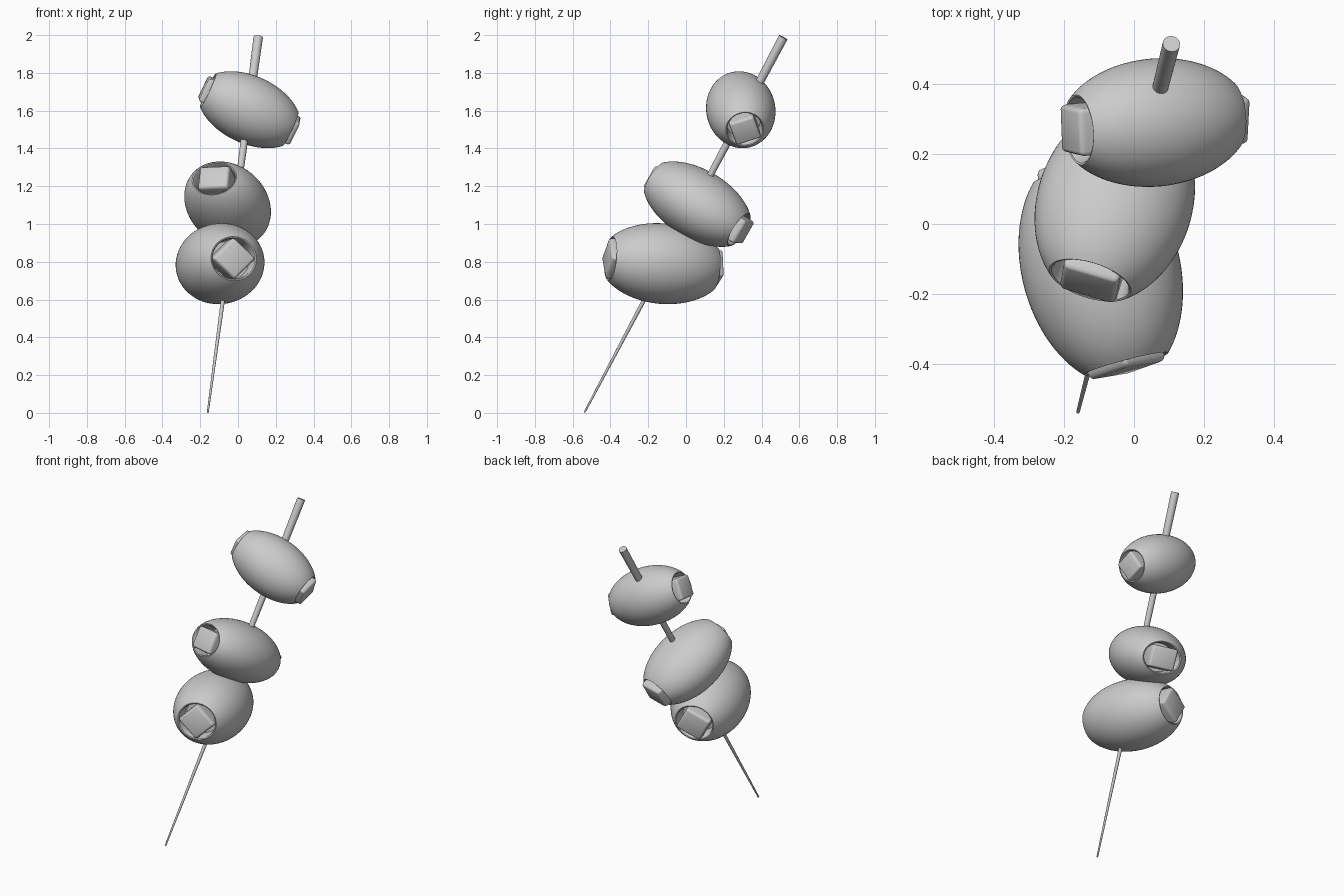
import bpy, bmesh, math
from mathutils import Matrix, Vector

if "Cube" in bpy.data.objects:
    bpy.data.objects.remove(bpy.data.objects["Cube"])


def add_object(name, bm, matrix, angle=35):
    bmesh.ops.recalc_face_normals(bm, faces=bm.faces)
    mesh = bpy.data.meshes.new(name)
    bm.transform(matrix)
    bm.to_mesh(mesh)
    bm.free()
    ob = bpy.data.objects.new(name, mesh)
    bpy.context.collection.objects.link(ob)
    bpy.ops.object.select_all(action='DESELECT')
    ob.select_set(True)
    bpy.context.view_layer.objects.active = ob
    bpy.ops.object.shade_smooth_by_angle(angle=math.radians(angle))
    return ob


def olive_bmesh(segments=64, steps=32):
    # unit sphere outline with a recessed round hole at both ends, spun about x
    rim = 0.835
    t0 = math.acos(rim)
    outer = [t0 + (math.pi - 2 * t0) * i / steps for i in range(steps + 1)]
    profile = [(0.55, 0), (0.55, 0.48), (0.80, 0.50), (0.828, 0.522)]
    profile += [(math.cos(t), math.sin(t)) for t in outer]
    profile += [(-x, r) for x, r in reversed(profile[:4])]
    bm = bmesh.new()
    verts = [bm.verts.new((x, r, 0)) for x, r in profile]
    edges = [bm.edges.new(p) for p in zip(verts, verts[1:])]
    bmesh.ops.spin(bm, geom=verts + edges, axis=(1, 0, 0), cent=(0, 0, 0),
                   angle=math.tau, steps=segments)
    bmesh.ops.remove_doubles(bm, verts=bm.verts, dist=1e-4)
    return bm


def stuffing_bmesh(end, side, roll):
    # rounded block sitting in one hole
    bm = bmesh.new()
    inner = 0.45
    place = (Matrix.Translation((side * (end + inner) / 2, 0, 0))
             @ Matrix.Rotation(math.radians(roll), 4, 'X')
             @ Matrix.Diagonal((end - inner, 0.75, 0.75, 1)))
    bmesh.ops.create_cube(bm, size=1, matrix=place)
    bmesh.ops.bevel(bm, geom=bm.edges[:], offset=0.07, segments=4,
                    profile=0.5, affect='EDGES')
    return bm


# olives: name, centre, axis, (half length, half width, half height), ends (reach, roll)
olives = [
    ("lower", (-0.095, -0.125, 0.79), (0.075, -0.285, 0.028),
     (0.342, 0.226, 0.213), ((0.89, 45), (0.92, 27))),
    ("middle", (-0.055, 0.06, 1.105), (-0.07, -0.22, 0.135),
     (0.322, 0.222, 0.182), ((0.89, 3), (0.94, 2))),
    ("upper", (0.06, 0.29, 1.605), (0.23, 0.022, -0.108),
     (0.29, 0.183, 0.179), ((0.93, 20), (0.93, 8))),
]
for name, centre, axis, size, ends in olives:
    e = Vector(axis).normalized()
    s = Vector((0, 0, 1)).cross(e).normalized()
    frame = Matrix((e, s, e.cross(s))).transposed().to_4x4()
    matrix = Matrix.Translation(centre) @ frame @ Matrix.Diagonal((*size, 1))
    add_object(name + "_olive", olive_bmesh(), matrix)
    for side, label, (reach, roll) in zip((1, -1), ("near", "far"), ends):
        add_object(f"{name}_stuffing_{label}", stuffing_bmesh(reach, side, roll), matrix)

# tapered cocktail pick
tip, top = Vector((-0.16, -0.537, 0.003)), Vector((0.107, 0.515, 1.988))
d = top - tip
bm = bmesh.new()
bmesh.ops.create_cone(bm, cap_ends=True, segments=32, radius1=0.005,
                      radius2=0.025, depth=d.length)
add_object("cocktail_pick", bm, Matrix.Translation((tip + top) / 2)
           @ d.to_track_quat('Z', 'Y').to_matrix().to_4x4())
